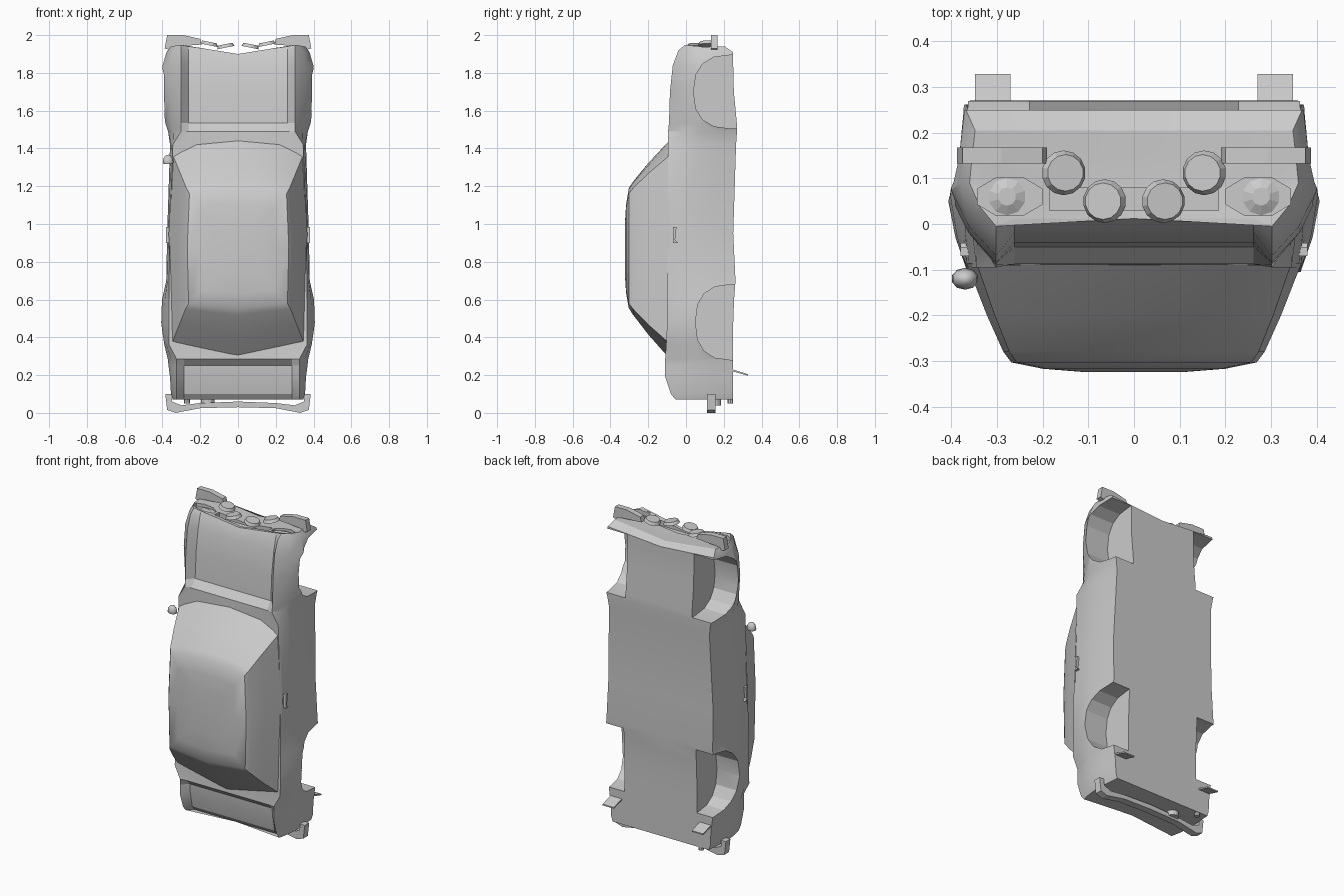
import bpy, bmesh, math
from mathutils import Vector, Matrix

if "Cube" in bpy.data.objects:
    bpy.data.objects.remove(bpy.data.objects["Cube"])

grey = bpy.data.materials.new("plain grey")
grey.diffuse_color = (0.6, 0.6, 0.6, 1)
grey.use_nodes = True
grey.node_tree.nodes["Principled BSDF"].inputs["Base Color"].default_value = grey.diffuse_color


def shade(ob, angle):
    bpy.ops.object.select_all(action='DESELECT')
    ob.select_set(True)
    bpy.context.view_layer.objects.active = ob
    bpy.ops.object.shade_smooth_by_angle(angle=math.radians(angle))


def finish(name, bm, smooth=None):
    bmesh.ops.remove_doubles(bm, verts=bm.verts, dist=0.0001)
    bmesh.ops.recalc_face_normals(bm, faces=bm.faces)
    me = bpy.data.meshes.new(name)
    bm.to_mesh(me)
    bm.free()
    me.materials.append(grey)
    ob = bpy.data.objects.new(name, me)
    bpy.context.collection.objects.link(ob)
    if smooth:
        shade(ob, smooth)
    return ob


def prism(name, pts, axis, a, b):
    """Extrude a 2D outline along an axis from a to b."""
    bm = bmesh.new()
    put = {'x': lambda p, t: (t, p[0], p[1]),
           'y': lambda p, t: (p[0], t, p[1]),
           'z': lambda p, t: (p[0], p[1], t)}[axis]
    lo = [bm.verts.new(put(p, a)) for p in pts]
    hi = [bm.verts.new(put(p, b)) for p in pts]
    bm.faces.new(lo)
    bm.faces.new(hi[::-1])
    for i in range(len(pts)):
        j = (i + 1) % len(pts)
        bm.faces.new((lo[i], lo[j], hi[j], hi[i]))
    return finish(name, bm)


def disc(name, loc, normal, r, depth, r2=None, seg=14):
    bm = bmesh.new()
    rot = Vector((0, 0, 1)).rotation_difference(Vector(normal)).to_matrix().to_4x4()
    bmesh.ops.create_cone(bm, cap_ends=True, segments=seg, radius1=r,
                          radius2=r if r2 is None else r2, depth=depth,
                          matrix=Matrix.Translation(loc) @ rot)
    return finish(name, bm)


def cut(ob, cutter):
    cutter.hide_render = True
    m = ob.modifiers.new("cut", 'BOOLEAN')
    m.operation = 'DIFFERENCE'
    m.solver = 'EXACT'
    m.object = cutter
    bpy.context.view_layer.objects.active = ob
    bpy.ops.object.modifier_apply(modifier=m.name)
    bpy.data.objects.remove(cutter)


def bump(z, centre, width):
    return math.exp(-((z - centre) / width) ** 2)


# Lower body: sections along the length (z, panel y, ridge y, half width)
stations = [
    (0.07, -0.02, -0.055, 0.345), (0.10, -0.045, -0.08, 0.355),
    (0.19, -0.065, -0.11, 0.36), (0.25, -0.07, -0.11, 0.368),
    (0.285, -0.105, -0.11, 0.372), (0.36, -0.10, -0.105, 0.39),
    (0.48, -0.10, -0.10, 0.408), (0.60, -0.10, -0.10, 0.402),
    (0.70, -0.10, -0.10, 0.38), (0.95, -0.10, -0.095, 0.375),
    (1.42, -0.09, -0.095, 0.36), (1.49, -0.088, -0.095, 0.37),
    (1.535, -0.05, -0.09, 0.385), (1.70, -0.04, -0.085, 0.405),
    (1.84, -0.02, -0.07, 0.40), (1.92, 0.0, -0.04, 0.38), (1.95, 0.012, -0.005, 0.36)]


def half(st, s):
    z, yc, yr, w = st
    rx = 0.325 if z < 0.3 else 0.302 if z > 1.45 else min(w - 0.015, 0.365)
    yb = 0.25 + 0.02 * bump(z, 1.5, 0.15) + 0.012 * bump(z, 0.7, 0.1)
    if z > 1.93:
        yb -= 0.045
    d = -0.05 * max(0, (z - 1.81) / 0.14)
    h = yb - yr
    pts = [(0, yc), (rx - 0.04, yc), (rx, yr), (rx + (w - rx) * .6, yr + .2 * h),
           (w, yr + .45 * h), (w - .006, yr + .75 * h), (w - .012, yb), (0, yb)]
    return [(s * x, y, z + d * (max(0, 1 - x / 0.31) + 5 * max(0, x - 0.31)))
            for x, y in pts]


bm = bmesh.new()
for s in (-1, 1):
    rings = [[bm.verts.new(p) for p in half(st, s)] for st in stations]
    for a, b in zip(rings, rings[1:]):
        for i in range(7):
            bm.faces.new((a[i], a[i + 1], b[i + 1], b[i]))
    # nose and tail caps folded along the centre line
    for ring in (rings[0], rings[-1]):
        mid = [ring[0]] * 3
        mid += [bm.verts.new((0, v.co.y, ring[0].co.z)) for v in ring[3:6]]
        mid += [ring[7], ring[7]]
        bm.faces.new((ring[0], ring[1], ring[2]))
        bm.faces.new((ring[2], ring[3], mid[3], ring[0]))
        for i in range(3, 6):
            bm.faces.new((ring[i], ring[i + 1], mid[i + 1], mid[i]))
body = finish("body", bm)


# Wheel wells, headlight pockets and grille pocket
def arch(zc, ry, rz):
    pts = [(0.35, zc + rz)]
    for i in range(9):
        a = math.pi * i / 8
        c = math.cos(a)
        pts.append((0.24 - ry * max(0, math.sin(a)) ** 0.8,
                    zc + rz * math.copysign(abs(c) ** 0.8, c)))
    return pts + [(0.35, zc - rz)]


octagon = [math.radians(22.5 + 45 * i) for i in range(8)]
for s in (-1, 1):
    cut(body, prism("well_cutter", arch(1.70, 0.20, 0.195), 'x', s * 0.23, s * 0.6))
    cut(body, prism("well_cutter", arch(0.48, 0.19, 0.20), 'x', s * 0.25, s * 0.6))
    cut(body, prism("pocket_cutter", [(s * (0.272 + 0.076 * math.cos(a)),
                                       0.06 + 0.045 * math.sin(a)) for a in octagon],
                    'z', 1.912, 2.1))
cut(body, prism("grille_cutter", [(-.185, .03), (.185, .03), (.185, .08), (-.185, .08)],
                'z', 1.888, 2.1))
shade(body, 22)

# Cabin: blend from window base outline to roof outline, then a crown
base = [(0, 1.445), (.22, 1.425), (.345, 1.365), (.367, .95), (.352, .365), (0, .285)]
roof = [(0, 1.2), (.175, 1.195), (.265, 1.17), (.277, .88), (.27, .57), (0, .545)]
bm = bmesh.new()
rings = []
for y, t, k in ((-.085, 0, 1), (-.2, .5, 1), (-.28, .9, 1), (-.303, 1, .97),
                (-.317, 1, .72), (-.324, 1, .4)):
    h = [((p[0] + (q[0] - p[0]) * t) * k, .86 + (p[1] + (q[1] - p[1]) * t - .86) * k)
         for p, q in zip(base, roof)]
    outline = h + [(-x, z) for x, z in h[-2:0:-1]]
    rings.append([bm.verts.new((x, y, z)) for x, z in outline])
n = len(rings[0])
for a, b in zip(rings, rings[1:]):
    for i in range(n):
        bm.faces.new((a[i], a[(i + 1) % n], b[(i + 1) % n], b[i]))
bm.faces.new(rings[0][::-1])
bm.faces.new(rings[-1])
finish("cabin", bm, 30)

# Rear bumper, bent in the middle with wrapped ends
rear = [(0, .03), (.2, .025), (.33, .0), (.375, .015), (.385, .10), (.352, .10),
        (.35, .06), (.3, .04), (.2, .052), (0, .06)]
prism("rear_bumper", rear + [(-x, z) for x, z in rear[-2:0:-1]], 'y', 0.11, 0.155)

# Split front bumper, lamps, flaps and handles on both sides
front = [(.19, 1.95), (.20, 1.98), (.29, 2.0), (.375, 2.0), (.388, 1.93),
         (.355, 1.92), (.34, 1.94)]
for s in (-1, 1):
    prism("front_bumper", [(s * x, z) for x, z in front], 'y', 0.132, 0.168)
    disc("outer_lamp", (s * 0.152, 0.112, 1.955), (s * -0.2, 0, 1), 0.049, 0.018, 0.04)
    disc("inner_lamp", (s * 0.066, 0.05, 1.943), (s * 0.2, 0, 1), 0.048, 0.018, 0.04)
    disc("headlight", (s * 0.278, 0.06, 1.917), (0, 0, 1), 0.043, 0.012, 0.02, 10)
    prism("mud_flap", [(0.24, 0.232), (0.328, 0.205), (0.328, 0.197), (0.24, 0.222)],
          'x', s * 0.27, s * 0.348)
    prism("door_handle", [(-0.07, 0.90), (-0.07, 0.985), (-0.05, 0.985), (-0.058, 0.915),
                          (-0.042, 0.90)], 'x', s * 0.355, s * 0.38)

# Single wing mirror, flat on its rear side
bm = bmesh.new()
bmesh.ops.create_uvsphere(bm, u_segments=10, v_segments=6, radius=1,
                          matrix=Matrix.Translation((-0.37, -0.12, 1.325))
                          @ Matrix.Diagonal((0.03, 0.024, 0.042, 1)))
for v in bm.verts:
    v.co.z = max(v.co.z, 1.318)
finish("wing_mirror", bm, 40)

# Exhaust pipe and rear cap
disc("exhaust_pipe", (-0.27, 0.235, 0.09), (0, 0, 1), 0.015, 0.08, seg=8)
disc("rear_cap", (-0.16, 0.15, 0.055), (0, 0, 1), 0.035, 0.03, seg=12)
